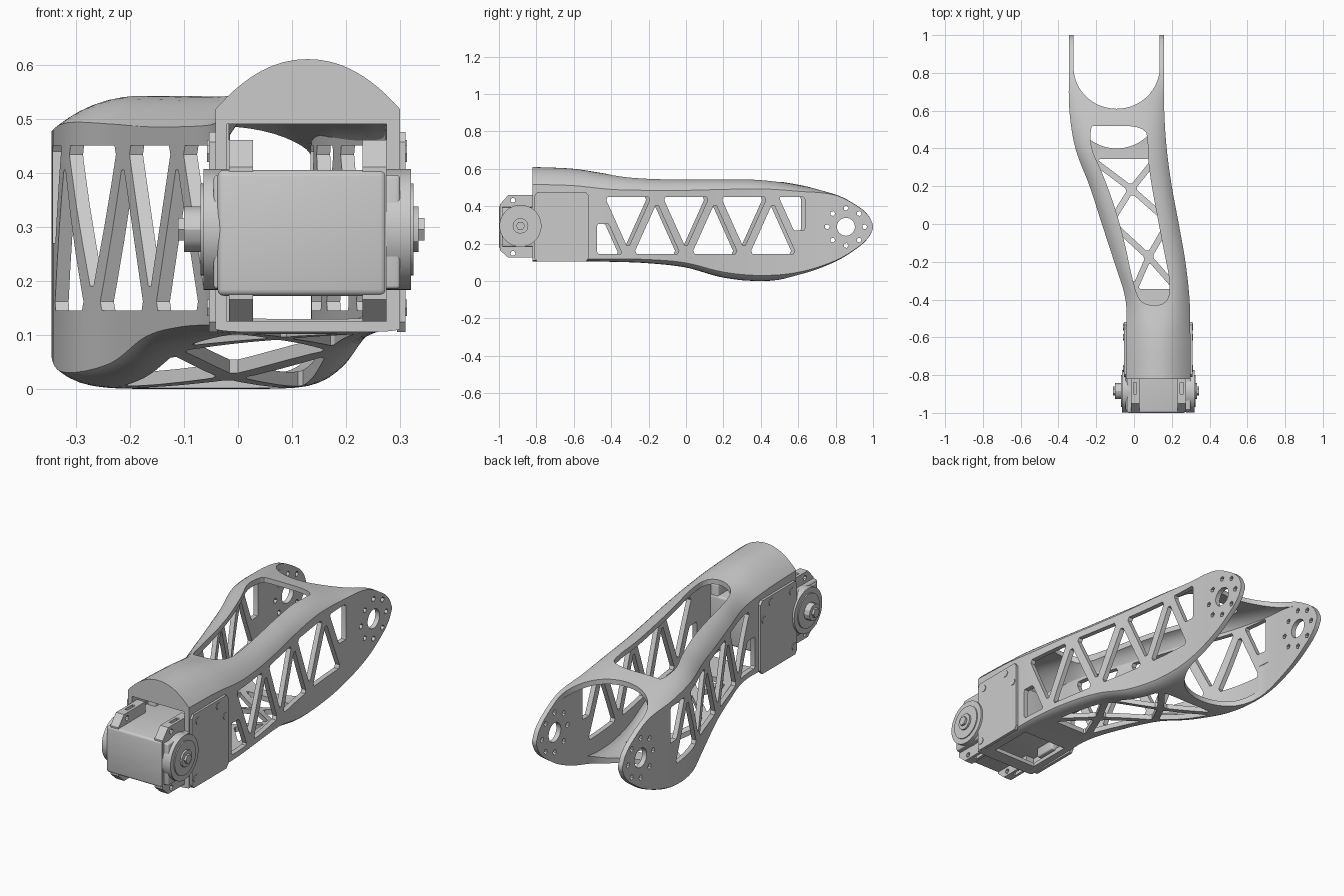
import bpy, bmesh, math
from mathutils import Vector

if "Cube" in bpy.data.objects:
    bpy.data.objects.remove(bpy.data.objects["Cube"], do_unlink=True)

grey = bpy.data.materials.new("light_grey")
grey.use_nodes = True
COLOUR = (0.6, 0.6, 0.6, 1)
grey.diffuse_color = COLOUR
grey.node_tree.nodes["Principled BSDF"].inputs["Base Color"].default_value = COLOUR


def make(name, verts, faces):
    bm = bmesh.new()
    vs = [bm.verts.new(v) for v in verts]
    for f in faces:
        bm.faces.new([vs[i] for i in f])
    bmesh.ops.recalc_face_normals(bm, faces=bm.faces)
    mesh = bpy.data.meshes.new(name)
    bm.to_mesh(mesh)
    bm.free()
    mesh.materials.append(grey)
    ob = bpy.data.objects.new(name, mesh)
    bpy.context.scene.collection.objects.link(ob)
    return ob


def tube(name, rings):
    n, m = len(rings[0]), len(rings)
    faces = [[i * n + j, i * n + (j + 1) % n, (i + 1) * n + (j + 1) % n, (i + 1) * n + j]
             for i in range(m - 1) for j in range(n)]
    faces += [list(range(n)), list(range((m - 1) * n, m * n))]
    return make(name, [v for r in rings for v in r], faces)


def prism(name, pts, axis, a, b):
    place = {"x": lambda p, q, h: (h, p, q), "z": lambda p, q, h: (p, q, h)}[axis]
    return tube(name, [[place(p, q, h) for p, q in pts] for h in (a, b)])


def box(name, x, y, z):
    return prism(name, [(x[0], y[0]), (x[1], y[0]), (x[1], y[1]), (x[0], y[1])], "z", *z)


def ngon(cx, cy, r, n):
    return [(cx + r * math.cos(math.tau * i / n), cy + r * math.sin(math.tau * i / n))
            for i in range(n)]


def inset(pts, d):
    """Offset a convex polygon inwards by d."""
    pts = [Vector(p) for p in pts]
    n = len(pts)
    if sum(pts[i].x * pts[i - 1].y - pts[i].y * pts[i - 1].x for i in range(n)) > 0:
        pts.reverse()
    out = []
    for i in range(n):
        e, f = (pts[i] - pts[i - 1]).normalized(), (pts[(i + 1) % n] - pts[i]).normalized()
        a, b = Vector((-e.y, e.x)), Vector((-f.y, f.x))
        out.append(pts[i] + (a + b) * d / (1 + a.dot(b)))
    return out


def soften(pts, k=0.25):
    """Cut the corners of a polygon."""
    pts = [Vector(p) for p in pts]
    return [p for i in range(len(pts)) for p in
            (pts[i - 1].lerp(pts[i], k), pts[i - 1].lerp(pts[i], 1 - k))]


def finish(ob, cutters=(), bevel=0):
    for c in cutters:
        c.hide_render = True
        mod = ob.modifiers.new("cut", "BOOLEAN")
        mod.object, mod.operation, mod.solver = c, "DIFFERENCE", "EXACT"
    if bevel:
        mod = ob.modifiers.new("round", "BEVEL")
        mod.width, mod.segments = bevel, 3
    deps = bpy.context.evaluated_depsgraph_get()
    mesh = bpy.data.meshes.new_from_object(ob.evaluated_get(deps))
    ob.modifiers.clear()
    ob.data = mesh
    mesh.shade_smooth()
    mesh.set_sharp_from_angle(angle=math.radians(30))
    for c in cutters:
        bpy.data.objects.remove(c, do_unlink=True)


# Shell stations: y, left x, right x, top, bottom, roof crown, floor crown
STATIONS = [
    (-.82, -.042, .3, .61, .105, .093, .005), (-.6, -.042, .298, .6, .105, .09, .01),
    (-.4, -.045, .294, .57, .103, .08, .015), (-.2, -.105, .272, .55, .095, .065, .02),
    (0, -.17, .237, .545, .072, .06, .025), (.2, -.235, .2, .545, .018, .055, .03),
    (.4, -.31, .173, .543, 0, .05, .03), (.6, -.342, .16, .515, .022, .035, .025),
    (.8, -.345, .16, .467, .1, .008, .01), (.93, -.345, .16, .395, .185, .004, .004),
    (.98, -.345, .16, .345, .237, .002, .002), (1, -.345, .16, .3, .28, 0, 0)]


def section(y):
    """Smoothly interpolated station at y."""
    i = max(k for k in range(len(STATIONS) - 1) if STATIONS[k][0] <= y or k == 0)

    def slope(k, c):
        a, b = STATIONS[max(k - 1, 0)], STATIONS[min(k + 1, len(STATIONS) - 1)]
        return (b[c] - a[c]) / (b[0] - a[0])
    s, e = STATIONS[i], STATIONS[i + 1]
    w = e[0] - s[0]
    t = (y - s[0]) / w
    return [s[c] * (2 * t**3 - 3 * t**2 + 1) + e[c] * (3 * t**2 - 2 * t**3)
            + w * (slope(i, c) * (t**3 - 2 * t**2 + t) + slope(i + 1, c) * (t**3 - t**2))
            for c in range(1, 7)]


def ring(y, wall):
    xl, xr, top, low, ct, cb = section(y)
    mid, half = (xl + xr) / 2, (xr - xl) / 2 - wall
    power = 2.1 + 3 * min(max((y + .6) / .7, 0), 1)
    us = [math.sin(math.pi / 2 * (i / 12 - 1)) for i in range(25)]
    return ([(mid + u * half, y, low + wall + cb * abs(u)**8) for u in us]
            + [(mid + u * half, y, top - wall - ct * abs(u)**power) for u in reversed(us)])


ys = [a[0] + (b[0] - a[0]) * k / 6 for a, b in zip(STATIONS, STATIONS[1:]) for k in range(6)] + [1]
WALL = .025
shell = tube("link_shell", [ring(y, 0) for y in ys])
cuts = [tube("cavity", [ring(y, WALL) for y in ys if -.78 < y < .87])]

# Front mouth, rear fork and roof opening
cuts.append(box("mouth", (-.02, .275), (-1, -.7), (.125, .49)))
cuts.append(box("floor_hatch", (.005, .25), (-.75, -.52), (0, .2)))


def fork(cy, a, b):
    arc = [(-.092 + .228 * math.cos(t), cy + .22 * math.sin(t))
           for t in [math.pi * (1 + i / 32) for i in range(33)]]
    return prism("fork_gap", arc + [(.136, 1.1), (-.32, 1.1)], "z", a, b)


cuts += [fork(.83, .2, 1), fork(.62, -1, .2)]
opening = [(-.2, .52), (.06, .52), (.075, .42), (.075, .3), (.15, -.1), (.197, -.33), (.17, -.43),
           (.05, -.43), (.005, -.36), (-.07, 0), (-.17, .28), (-.23, .4), (-.23, .52)]
cuts.append(prism("roof_opening", soften(soften(opening)), "z", .4, 1))

# Truss windows in both side walls
LOW, HIGH, STEP = .125, .47, .31
windows = [[(-.495, LOW), (-.31, LOW), (-.4, .325), (-.495, .325)],
           [(.564, .25), (.655, .25), (.655, HIGH), (.465, HIGH)]]
for k in range(3):
    b, t = -.31 + STEP * k, -.465 + STEP * k
    windows += [[(b, LOW), (b + STEP, LOW), (t + STEP, HIGH)], [(t, HIGH), (t + STEP, HIGH), (b, LOW)]]
for poly in windows:
    pts = soften(inset(poly, .02), .06)
    yc = sum(p.x for p in pts) / len(pts)
    mid = sum(section(yc)[:2]) / 2
    cuts.append(prism("right_window", pts, "x", mid, 1))
    cuts.append(prism("left_window", [(p.x - .02, p.y) for p in pts], "x", -1, mid))

# Crossed lattice in the floor


def floor_point(y, side):
    xl, xr = section(y)[:2]
    return ((xl + xr) / 2 + side * ((xr - xl) / 2 - .05), y)


nodes = [-.36, .01, .36]
L, R = ([floor_point(y, s) for y in nodes] for s in (-1, 1))
C = [floor_point((a + b) / 2, 0) for a, b in zip(nodes, nodes[1:])]
lattice = [[L[0], R[0], C[0]], [L[1], C[0], R[1], C[1]], [L[2], R[2], C[1]]]
for i in range(2):
    lattice += [[L[i], L[i + 1], C[i]], [R[i], R[i + 1], C[i]]]
for poly in lattice:
    cuts.append(prism("floor_window", soften(inset(poly, .016), .06), "z", -1, .2))

# Joint holes in the fork cheeks
PIVOT = (.855, .29)
cuts.append(prism("pivot_hole", ngon(*PIVOT, .048, 32), "x", -1, 1))
for p in ngon(*PIVOT, .1, 8):
    cuts.append(prism("bolt_hole", ngon(*p, .014, 5), "x", -1, 1))
finish(shell, cuts)

# Mounting plates with screws on each side of the front
AXIS = (-.885, .295)
for name, x0, d in (("right", .294, 1), ("left", -.038, -1)):
    plate = [(-.81, .105), (-.52, .105), (-.52, .475), (-.81, .475)]
    finish(prism(name + "_mounting_plate", soften(plate, .05), "x", x0, x0 + d * .016))
    for i, p in enumerate([(-.765, .435), (-.6, .445), (-.545, .375), (-.785, .15)]):
        finish(prism(f"{name}_screw_{i}", ngon(*p, .018, 6), "x", x0, x0 + d * .019))
    # Horn disc, raised rim, hub and bolt
    for part, r, n, a, b in (("horn", .112, 48, -.02, .026), ("horn_rim", .085, 48, .02, .031),
                             ("hub", .042, 12, .02, .04), ("bolt", .024, 6, .02, .051)):
        push = .022 if d < 0 and part in ("hub", "bolt") else 0
        finish(prism(f"{name}_{part}", ngon(*AXIS, r, n), "x", x0 + d * a, x0 + d * (b + push)))

# Motor body with side cheeks
finish(box("motor_body", (-.038, .275), (-1, -.58), (.172, .405)), bevel=.012)
for name, a, b in (("left_cheek", -.045, -.015), ("right_cheek", .27, .3)):
    finish(box(name, (a, b), (-.985, -.6), (.185, .395)), bevel=.006)

# Front ears and rear lugs that bolt the motor in place
ear = [(-.995, .18), (-.995, .41), (-.95, .46), (-.78, .46), (-.78, .125), (-.95, .125), (-.995, .165)]
for name, a, b in (("left", -.017, .028), ("right", .23, .275)):
    holes = [prism("ear_hole", ngon(-.925, z, .013, 8), "x", -1, 1) for z in (.432, .148)]
    slots = [box("ear_slot", (a + .014, b - .014), (-.9, -.84), z) for z in ((.42, .5), (.1, .16))]
    finish(prism(name + "_ear", ear, "x", a, b), holes + slots)
    finish(box(name + "_rear_lug", (a, b), (-.7, -.585), (.125, .46)), bevel=.008)
